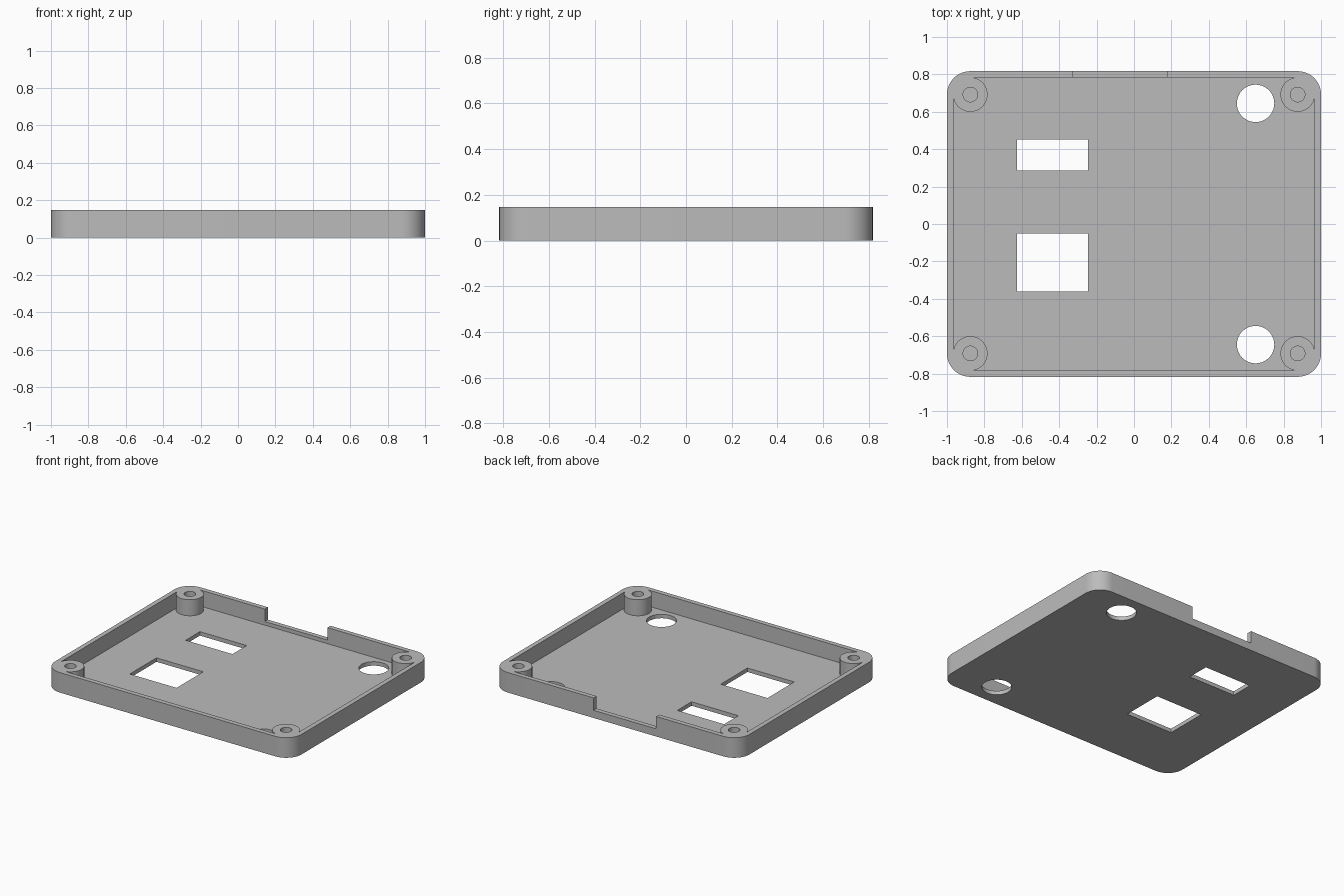
import bpy
import bmesh
from math import cos, sin, pi, acos

cube = bpy.data.objects.get("Cube")
if cube:
    bpy.data.objects.remove(cube)

# Main dimensions
HALF_X, HALF_Y, HEIGHT, FLOOR = 1.0, 0.817, 0.147, 0.029
CORNER = 0.125
WALL = 0.035
POST_X, POST_Y = HALF_X - CORNER, HALF_Y - CORNER
POST_R = 0.092
TOP = HEIGHT + 0.1

# Material
grey = bpy.data.materials.new("plain grey plastic")
grey.use_nodes = True
colour = (0.5, 0.5, 0.5, 1)
grey.diffuse_color = colour
grey.node_tree.nodes["Principled BSDF"].inputs["Base Color"].default_value = colour


def prism(name, outline, z0, z1):
    """Extrude a counter-clockwise outline from z0 to z1."""
    bm = bmesh.new()
    base = bm.faces.new([bm.verts.new((x, y, z0)) for x, y in outline])
    lid = bmesh.ops.extrude_face_region(bm, geom=[base])["geom"]
    bmesh.ops.translate(bm, vec=(0, 0, z1 - z0),
                        verts=[v for v in lid if isinstance(v, bmesh.types.BMVert)])
    bmesh.ops.recalc_face_normals(bm, faces=bm.faces)
    mesh = bpy.data.meshes.new(name)
    bm.to_mesh(mesh)
    bm.free()
    mesh.materials.append(grey)
    obj = bpy.data.objects.new(name, mesh)
    bpy.context.collection.objects.link(obj)
    return obj


def arc(cx, cy, r, start, end, steps):
    return [(cx + r * cos(start + (end - start) * i / steps),
             cy + r * sin(start + (end - start) * i / steps)) for i in range(steps + 1)]


def circle(cx, cy, r, steps=48):
    return arc(cx, cy, r, 0, 2 * pi, steps)[:-1]


def rectangle(x0, x1, y0, y1):
    return [(x0, y0), (x1, y0), (x1, y1), (x0, y1)]


# Outer rounded outline, and the cavity outline that wraps round the corner posts
corners = [(POST_X, POST_Y), (-POST_X, POST_Y), (-POST_X, -POST_Y), (POST_X, -POST_Y)]
cusp = acos((CORNER - WALL) / POST_R)
outer, cavity = [], []
for i, (cx, cy) in enumerate(corners):
    a = i * pi / 2
    outer += arc(cx, cy, CORNER, a, a + pi / 2, 16)
    cavity += arc(cx, cy, POST_R, a - cusp, a - 3 * pi / 2 + cusp, 40)

tray = prism("case_tray", outer, 0, HEIGHT)

# Cutters: cavity, rear cable notch, windows, round openings, screw holes
cutters = [
    prism("cavity_cutter", cavity, FLOOR, TOP),
    prism("notch_cutter", rectangle(-0.33, 0.178, HALF_Y - 0.06, HALF_Y + 0.1), 0.056, TOP),
    prism("small_window_cutter", rectangle(-0.625, -0.245, 0.286, 0.451), -0.1, TOP),
    prism("large_window_cutter", rectangle(-0.625, -0.245, -0.362, -0.052), -0.1, TOP),
]
for side in (-1, 1):
    cutters.append(prism("round_opening_cutter", circle(0.65, side * 0.645, 0.1), -0.1, TOP))
for cx, cy in corners:
    cutters.append(prism("screw_hole_cutter", circle(cx, cy, 0.039, 32), FLOOR, TOP))

bpy.ops.object.select_all(action='DESELECT')
bpy.context.view_layer.objects.active = tray
tray.select_set(True)
for cutter in cutters:
    cutter.hide_render = True
    mod = tray.modifiers.new(cutter.name, 'BOOLEAN')
    mod.operation = 'DIFFERENCE'
    mod.solver = 'EXACT'
    mod.object = cutter
    bpy.ops.object.modifier_apply(modifier=mod.name)
    bpy.data.objects.remove(cutter)

bpy.ops.object.shade_smooth_by_angle(angle=pi / 6)
